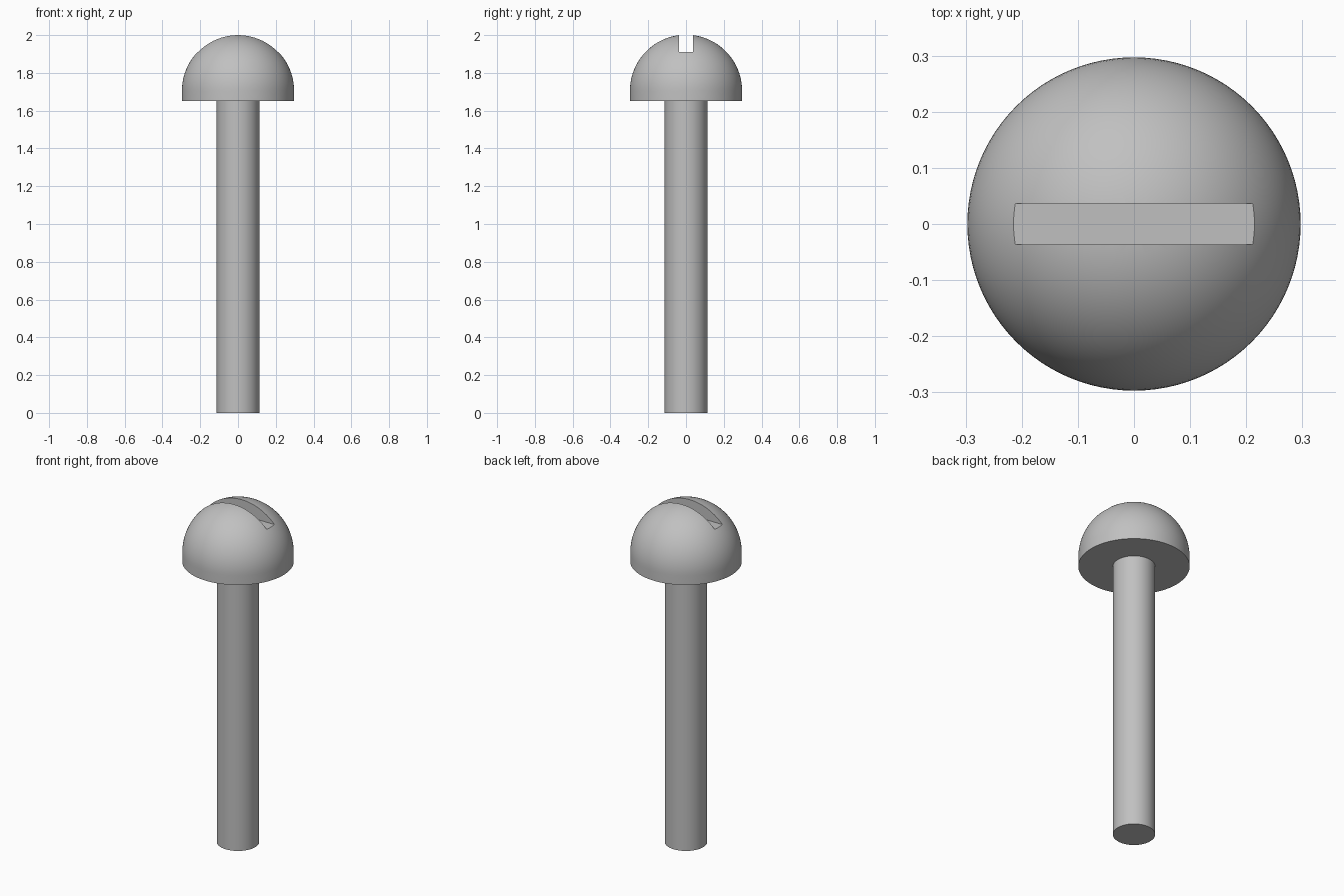
import bpy, bmesh
from math import sin, cos, pi, radians
from mathutils import Vector

HEAD_R, SHAFT_R = 0.297, 0.113
HEAD_BASE, DOME_Z = 1.65, 1.705
SLOT_FLOOR, SLOT_WIDTH = 1.91, 0.073
SEGMENTS, RINGS = 96, 24

if "Cube" in bpy.data.objects:
    bpy.data.objects.remove(bpy.data.objects["Cube"], do_unlink=True)

steel = bpy.data.materials.new("grey steel")
steel.use_nodes = True
colour = (0.53, 0.53, 0.53, 1)
steel.diffuse_color = colour
steel.node_tree.nodes["Principled BSDF"].inputs["Base Color"].default_value = colour


def add_object(name, bm):
    bmesh.ops.recalc_face_normals(bm, faces=bm.faces)
    mesh = bpy.data.meshes.new(name)
    bm.to_mesh(mesh)
    bm.free()
    mesh.materials.append(steel)
    obj = bpy.data.objects.new(name, mesh)
    bpy.context.collection.objects.link(obj)
    return obj


def lathe(name, profile):
    """Revolve (radius, height) points around the z axis."""
    bm = bmesh.new()
    verts = [bm.verts.new((r, 0, z)) for r, z in profile]
    edges = [bm.edges.new(pair) for pair in zip(verts, verts[1:])]
    bmesh.ops.spin(bm, geom=verts + edges, cent=(0, 0, 0), axis=(0, 0, 1),
                   angle=2 * pi, steps=SEGMENTS, use_merge=True)
    bmesh.ops.remove_doubles(bm, verts=bm.verts, dist=1e-5)
    return add_object(name, bm)


def select_only(obj):
    bpy.ops.object.select_all(action='DESELECT')
    obj.select_set(True)
    bpy.context.view_layer.objects.active = obj


# Plain cylindrical shaft, seated just inside the head
shaft = lathe("shaft", [(0, 0), (SHAFT_R, 0),
                        (SHAFT_R, HEAD_BASE + 0.01), (0, HEAD_BASE + 0.01)])

# Domed head: flat underside, short straight rim, hemisphere
angles = [pi / 2 * i / RINGS for i in range(RINGS)]
dome = [(HEAD_R * cos(a), DOME_Z + HEAD_R * sin(a)) for a in angles]
head = lathe("head", [(0, HEAD_BASE), (HEAD_R, HEAD_BASE)] + dome
             + [(0, DOME_Z + HEAD_R)])

# Driver slot cut straight across the top
bm = bmesh.new()
bmesh.ops.create_cube(bm, size=1)
bmesh.ops.scale(bm, vec=(1, SLOT_WIDTH, 0.4), verts=bm.verts)
bmesh.ops.translate(bm, vec=Vector((0, 0, SLOT_FLOOR + 0.2)), verts=bm.verts)
cutter = add_object("slot_cutter", bm)
cutter.hide_render = True

select_only(head)
slot = head.modifiers.new("slot", 'BOOLEAN')
slot.operation = 'DIFFERENCE'
slot.solver = 'EXACT'
slot.object = cutter
bpy.ops.object.modifier_apply(modifier=slot.name)
bpy.data.objects.remove(cutter, do_unlink=True)

# Smooth curved walls, crisp rims
for part in (shaft, head):
    select_only(part)
    bpy.ops.object.shade_smooth_by_angle(angle=radians(30))
